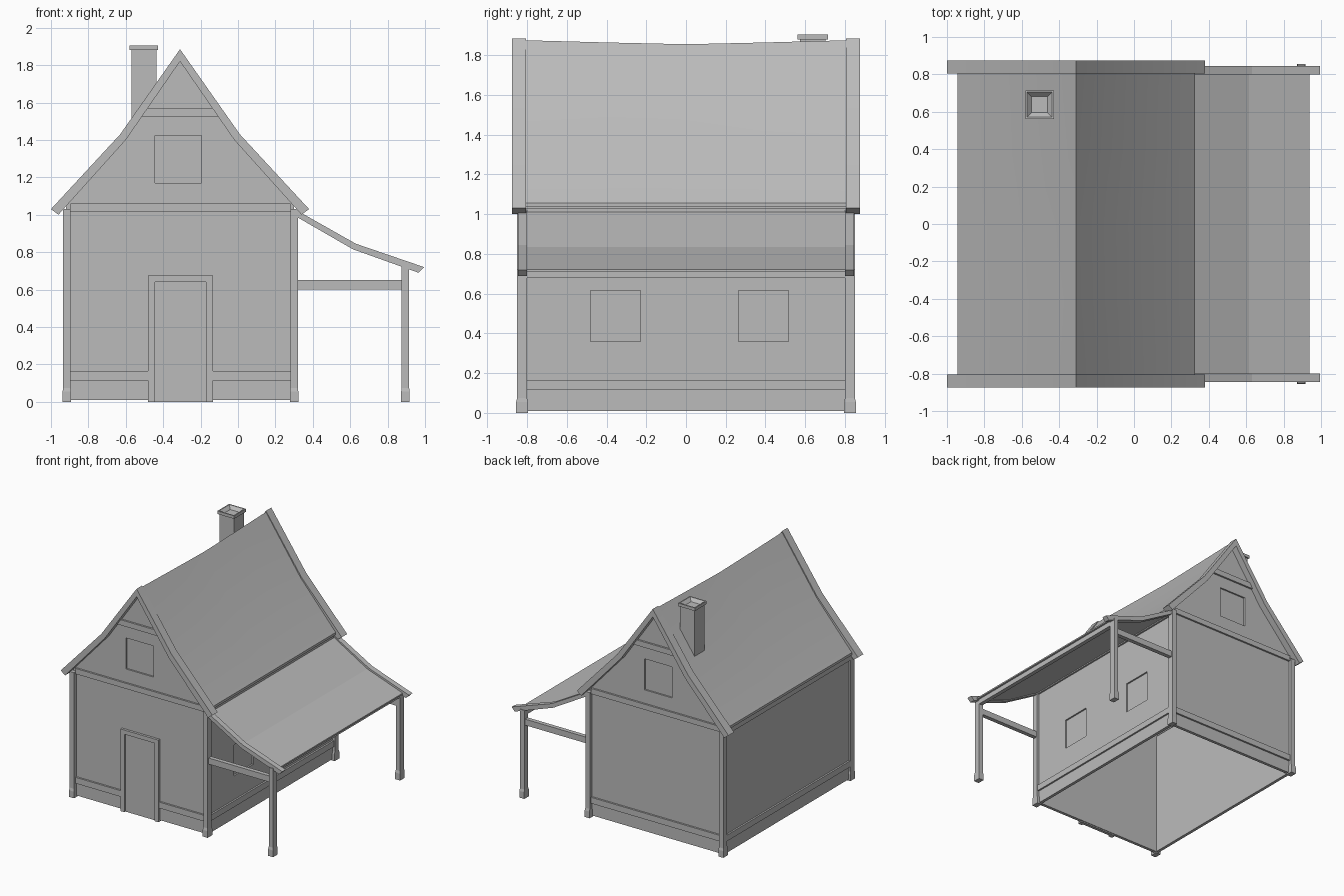
import bpy, bmesh
from math import radians

if "Cube" in bpy.data.objects:
    bpy.data.objects.remove(bpy.data.objects["Cube"], do_unlink=True)

grey = bpy.data.materials.new("plain_grey")
grey.use_nodes = True
GREY = (0.5, 0.5, 0.5, 1)
grey.diffuse_color = GREY
grey.node_tree.nodes["Principled BSDF"].inputs["Base Color"].default_value = GREY

CX = -0.31          # centre line of the house
WX, WY = 0.61, 0.82  # outer wall half sizes


def finish(name, bm, smooth=False):
    bmesh.ops.recalc_face_normals(bm, faces=bm.faces)
    me = bpy.data.meshes.new(name)
    bm.to_mesh(me)
    bm.free()
    me.materials.append(grey)
    ob = bpy.data.objects.new(name, me)
    bpy.context.collection.objects.link(ob)
    if smooth:
        bpy.ops.object.select_all(action='DESELECT')
        ob.select_set(True)
        bpy.context.view_layer.objects.active = ob
        bpy.ops.object.shade_smooth_by_angle(angle=radians(30))
    return ob


def loft(name, rings, smooth=False):
    """Closed solid through rings of points with equal counts."""
    bm = bmesh.new()
    loops = [[bm.verts.new(p) for p in ring] for ring in rings]
    n = len(loops[0])
    for a, b in zip(loops, loops[1:]):
        for i in range(n):
            j = (i + 1) % n
            bm.faces.new((a[i], a[j], b[j], b[i]))
    bm.faces.new(loops[0])
    bm.faces.new(loops[-1])
    return finish(name, bm, smooth)


def prism(name, profile, y0, y1, smooth=False):
    return loft(name, [[(x, y, z) for x, z in profile] for y in (y0, y1)], smooth)


def box(name, x0, x1, y0, y1, z0, z1):
    return prism(name, [(x0, z0), (x1, z0), (x1, z1), (x0, z1)], y0, y1)


def post(name, x, y, top):
    rings = []
    for z, hx, hy in ((0, .0225, .03), (.055, .0225, .03), (.075, .02, .025), (top, .02, .025)):
        rings.append([(x - hx, y - hy, z), (x + hx, y - hy, z),
                      (x + hx, y + hy, z), (x - hx, y + hy, z)])
    return loft(name, rings)


def recess(wall, *bounds):
    cutter = box("window_cutter", *bounds)
    cutter.hide_render = True
    cutter.hide_viewport = True
    cutter.display_type = 'WIRE'
    mod = wall.modifiers.new("window_recess", 'BOOLEAN')
    mod.object = cutter
    mod.operation = 'DIFFERENCE'
    mod.solver = 'EXACT'


def mirrored(half):
    """Half profile from left eave to ridge, completed about the centre line."""
    return half + [(2 * CX - x, z) for x, z in reversed(half[:-1])]


# Gable walls, beams, barge boards and porch frames at both ends
gable = mirrored([(CX - WX, 0.01), (CX - WX, 1.05), (-0.61, 1.40), (CX, 1.83)])
barge = (mirrored([(-1.0, 1.03), (-0.63, 1.43), (CX, 1.885)])
         + mirrored([(-0.96, 1.0), (-0.60, 1.40), (CX, 1.82)])[::-1])
porch_barge = [(0.32, 1.02), (0.63, 0.845), (0.995, 0.72),
               (0.965, 0.69), (0.615, 0.815), (0.32, 0.985)]
for end, s in (("front", -1), ("back", 1)):
    wall = prism(end + "_wall", gable, s * (WY - 0.025), s * WY)
    recess(wall, -0.445, -0.195, s * (WY - 0.013), s * (WY + 0.05), 1.17, 1.425)
    face, out = s * (WY - 0.01), s * (WY + 0.015)
    box(end + "_tie_beam", -0.895, 0.28, face, out, 1.015, 1.06)
    prism(end + "_collar_beam", mirrored([(-0.525, 1.525), (-0.49, 1.57)])[:1]
          + [(-0.49, 1.57), (-0.13, 1.57), (-0.095, 1.525)], face, out)
    spans = [(-0.895, -0.48), (-0.135, 0.28)] if s < 0 else [(-0.895, 0.28)]
    for i, (a, b) in enumerate(spans):
        box(f"{end}_base_rail_{i}", a, b, face, out, 0.115, 0.165)
    prism(end + "_barge_board", barge, s * 0.805, s * 0.875, True)
    prism(end + "_porch_barge_board", porch_barge, s * 0.80, s * 0.845)
    for x, side in ((-0.915, "right"), (0.30, "left")):
        post(f"{end}_{side}_corner_post", x, s * 0.825, 1.03)
    post(end + "_porch_post", 0.895, s * 0.825, 0.725)
    box(end + "_porch_rail", 0.31, 0.885, s * 0.805, s * 0.84, 0.60, 0.65)

# Side walls with base rails and wall plates
for side, s in (("right", -1), ("left", 1)):
    o = CX + s * WX
    wall = box(side + "_wall", o - s * 0.025, o, -0.80, 0.80, 0.01, 1.05)
    if s > 0:
        for y in (-0.48, 0.265):
            recess(wall, o - 0.013, o + 0.05, y, y + 0.25, 0.36, 0.615)
    for part, z0, z1 in (("base_rail", 0.115, 0.165), ("wall_plate", 0.99, 1.03)):
        box(f"{side}_{part}", o - s * 0.01, o + s * 0.014, -0.80, 0.80, z0, z1)

# Door and its frame
box("door", -0.445, -0.17, -0.826, -0.80, 0, 0.64)
prism("door_frame", [(-0.48, 0), (-0.48, 0.675), (-0.135, 0.675), (-0.135, 0),
                     (-0.17, 0), (-0.17, 0.64), (-0.445, 0.64), (-0.445, 0)], -0.84, -0.80)

# Main roof with a sagging ridge
rings = []
for y, ridge in ((-0.81, 1.875), (-0.4, 1.864), (0, 1.855), (0.4, 1.864), (0.81, 1.875)):
    top = mirrored([(-0.945, 1.055), (-0.625, 1.42), (CX, ridge)])
    under = [(x, z - 0.02) for x, z in reversed(top)]
    rings.append([(x, y, z) for x, z in top + under])
loft("main_roof", rings, True)

# Porch roof and its edge beam
slope = [(0.30, 1.02), (0.615, 0.835), (0.937, 0.722)]
prism("porch_roof", slope + [(x, z - 0.012) for x, z in reversed(slope)], -0.805, 0.805)
box("porch_edge_beam", 0.878, 0.912, -0.81, 0.81, 0.678, 0.725)

# Chimney shaft and hollow cap
box("chimney_shaft", -0.57, -0.437, 0.573, 0.703, 1.40, 1.89)
bm = bmesh.new()
bmesh.ops.create_cube(bm, size=1)
for v in bm.verts:
    v.co = (-0.505 + v.co.x * 0.152, 0.638 + v.co.y * 0.152, 1.892 + v.co.z * 0.025)
rim = [f for f in bm.faces if f.normal.z > 0.5]
bmesh.ops.inset_region(bm, faces=rim, thickness=0.013)
hollow = bmesh.ops.poke(bm, faces=rim)["verts"][0]
hollow.co.z -= 0.07
finish("chimney_cap", bm)

# Shaft stays open below the cap
shaft = bpy.data.objects["chimney_shaft"].data
bm = bmesh.new()
bm.from_mesh(shaft)
bmesh.ops.delete(bm, geom=[f for f in bm.faces if abs(f.normal.z) > 0.5], context='FACES')
bm.to_mesh(shaft)
bm.free()
